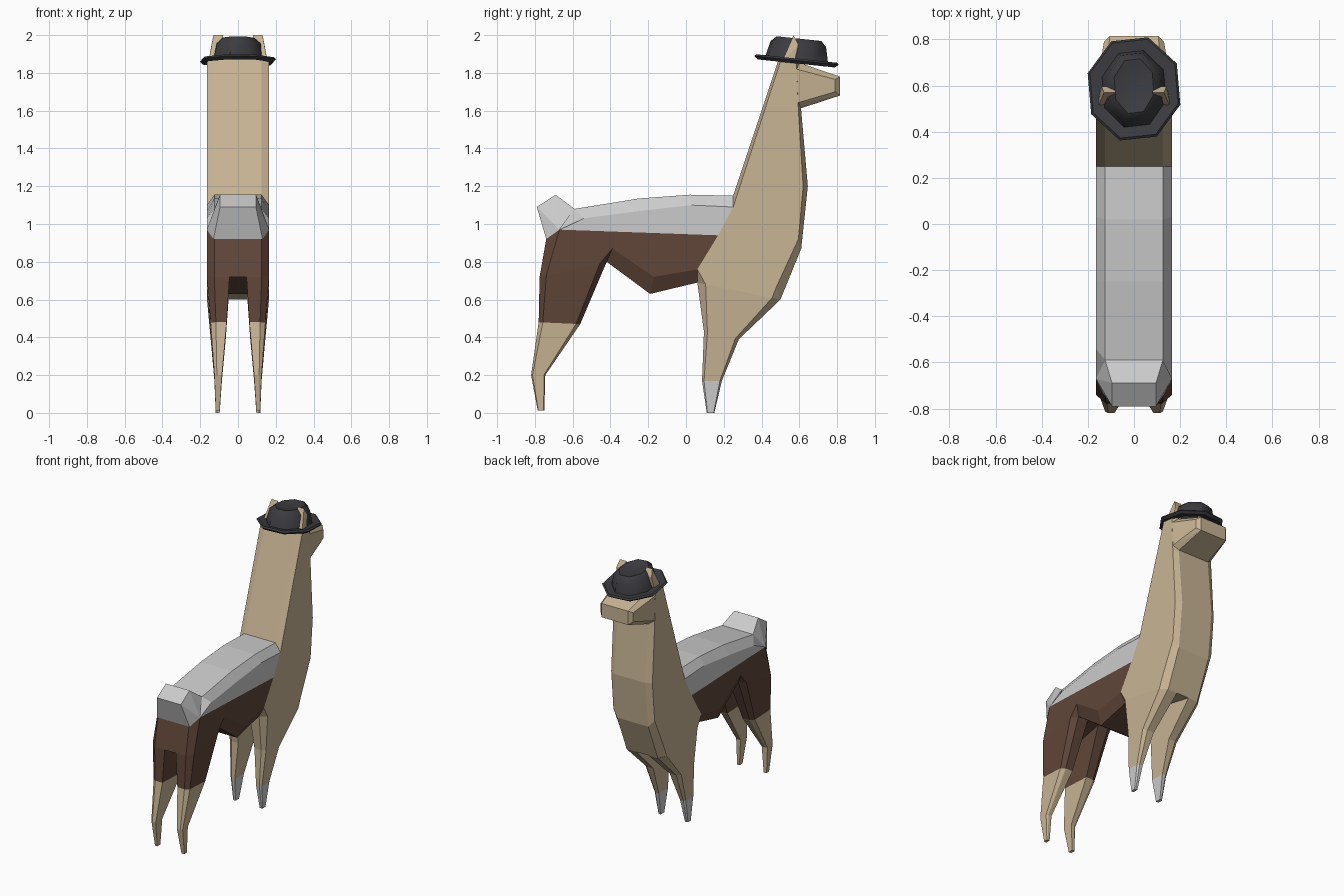
import bpy, bmesh, math
from mathutils import Matrix

if "Cube" in bpy.data.objects:
    bpy.data.objects.remove(bpy.data.objects["Cube"])


def colour(name, rgb):
    m = bpy.data.materials.new(name)
    m.diffuse_color = (*rgb, 1)
    m.use_nodes = True
    m.node_tree.nodes["Principled BSDF"].inputs["Base Color"].default_value = m.diffuse_color
    return m


TAN = colour("tan", (0.58, 0.46, 0.30))
BROWN = colour("brown", (0.12, 0.062, 0.042))
BLACK = colour("charcoal", (0.045, 0.045, 0.052))


def finish(bm, name, mat=None):
    bmesh.ops.remove_doubles(bm, verts=bm.verts, dist=1e-4)
    bmesh.ops.recalc_face_normals(bm, faces=bm.faces)
    me = bpy.data.meshes.new(name)
    bm.to_mesh(me)
    bm.free()
    ob = bpy.data.objects.new(name, me)
    bpy.context.collection.objects.link(ob)
    if mat:
        me.materials.append(mat)
    return ob


def slab(name, pts, mat=None, skip=(), w=0.165, c=0.125):
    """Side profile with chamfered edges: each point is (outer y, z, inner y, z)."""
    bm = bmesh.new()
    rings = [[bm.verts.new((x, p[k], p[k + 1])) for p in pts]
             for x, k in ((-w, 0), (-c, 2), (c, 2), (w, 0))]
    bm.faces.new(rings[0])
    bm.faces.new(rings[3])
    n = len(pts)
    for i in range(n):
        if i in skip:          # seam shared with a neighbouring part
            continue
        j = (i + 1) % n
        for a, b in zip(rings, rings[1:]):
            bm.faces.new((a[i], a[j], b[j], b[i]))
    bmesh.ops.dissolve_degenerate(bm, dist=1e-4, edges=bm.edges)
    return finish(bm, name, mat)


def loft(name, rings, mat=None, cap_end=True):
    bm = bmesh.new()
    vs = [[bm.verts.new(p) for p in r] for r in rings]
    n = len(vs[0])
    for a, b in zip(vs, vs[1:]):
        for i in range(n):
            bm.faces.new((a[i], a[(i + 1) % n], b[(i + 1) % n], b[i]))
    if cap_end:
        bm.faces.new(vs[-1])
    return finish(bm, name, mat)


def leg_ring(s, y0, z0, y1, z1, xi, xo):
    """Leg section with its two outer corners cut."""
    k, xc = 0.1, xo - 0.33 * (xo - xi)
    ya, za = y0 + k * (y1 - y0), z0 + k * (z1 - z0)
    yb, zb = y1 - k * (y1 - y0), z1 - k * (z1 - z0)
    return [(s * xi, y0, z0), (s * xc, y0, z0), (s * xo, ya, za),
            (s * xo, yb, zb), (s * xc, y1, z1), (s * xi, y1, z1)]


def hull(name, pts, mat=None, sides=(-1, 1)):
    bm = bmesh.new()
    for s in sides:
        for x, y, z in pts:
            bm.verts.new((s * x, y, z))
    r = bmesh.ops.convex_hull(bm, input=bm.verts)
    junk = {g for g in r["geom_interior"] if isinstance(g, bmesh.types.BMVert)}
    bmesh.ops.delete(bm, geom=list(junk), context='VERTS')
    return finish(bm, name, mat)


# Neck and chest
slab("neck_and_chest", [
    (.06, .76, .06, .69), (.17, .94, .17, .94), (.25, 1.09, .25, 1.15),
    (.50, 1.86, .49, 1.87), (.585, 1.85, .60, 1.86), (.595, 1.60, .61, 1.60),
    (.62, 1.20, .645, 1.20), (.595, .92, .61, .87), (.48, .67, .50, .60),
    (.456, .609, .50, .60), (.104, .681, .06, .69)], TAN, skip=(0, 1))

# Saddle-like grey back
slab("back_blanket", [
    (-.67, .97, -.74, .92), (-.54, 1.03, -.59, 1.08), (-.25, 1.068, -.25, 1.135),
    (.03, 1.10, .02, 1.155), (.25, 1.09, .25, 1.15), (.17, .94, .17, .94)],
    skip=(4, 5))

# Brown belly and hips
slab("belly_and_hips", [
    (-.67, .97, -.74, .92), (.17, .94, .17, .94), (.06, .76, .06, .69),
    (-.17, .72, -.19, .63), (-.39, .87, -.42, .80), (-.4555, .792, -.42, .80),
    (-.7395, .728, -.775, .72)], BROWN, skip=(0, 1))

# Tail
hull("tail", [(.13, -.74, .92), (.095, -.79, 1.09), (.095, -.69, 1.155),
              (.125, -.59, 1.08), (.165, -.67, .97)])

# Snout
hull("snout", [(.165, .585, 1.64), (.165, .585, 1.82), (.125, .595, 1.855),
               (.125, .60, 1.61), (.13, .79, 1.70), (.13, .79, 1.765),
               (.105, .815, 1.68), (.105, .815, 1.78)], TAN)

# Legs, split where the colour changes
front = [(.06, .69, .50, .60, .05, .165), (.095, .43, .28, .39, .065, .145),
         (.085, .17, .19, .17, .085, .125), (.11, 0, .15, 0, .097, .118)]
rear = [(-.775, .72, -.42, .80, .045, .165), (-.78, .48, -.56, .47, .06, .145),
        (-.82, .20, -.745, .20, .085, .125), (-.785, .012, -.75, .012, .097, .118)]
for s, side in ((1, "right"), (-1, "left")):
    f = [leg_ring(s, *r) for r in front]
    b = [leg_ring(s, *r) for r in rear]
    loft("front_leg_" + side, f[:3], TAN, False)
    loft("front_hoof_" + side, f[2:])
    loft("rear_thigh_" + side, b[:2], BROWN, False)
    loft("rear_shin_" + side, b[1:], TAN)
    # Ear
    hull("ear_" + side, [(.085, .51, 1.84), (.16, .50, 1.84), (.09, .58, 1.84),
                         (.15, .57, 1.84), (.08, .57, 2.0), (.13, .57, 2.0),
                         (.08, .595, 1.95), (.14, .595, 1.95)], TAN, (s,))

# Hat: octagonal brim and crown with a dented top
tilt = Matrix.Translation((0, .585, 1.862)) @ Matrix.Rotation(math.radians(-6), 4, 'X')
hat = [(.13, .15, 0), (.195, .215, -.012), (.21, .235, .004), (.20, .225, .014),
       (.145, .175, .006), (.125, .155, .09), (.09, .125, .12), (.04, .07, .105)]
rings = [[(rx * math.cos(a), ry * math.sin(a), z)
          for a in (math.radians(28 + 45 * i) for i in range(8))] for rx, ry, z in hat]
ob = loft("hat", rings, BLACK)
ob.matrix_world = tilt
bpy.context.view_layer.objects.active = ob
ob.select_set(True)
bpy.ops.object.shade_smooth_by_angle(angle=math.radians(50))
